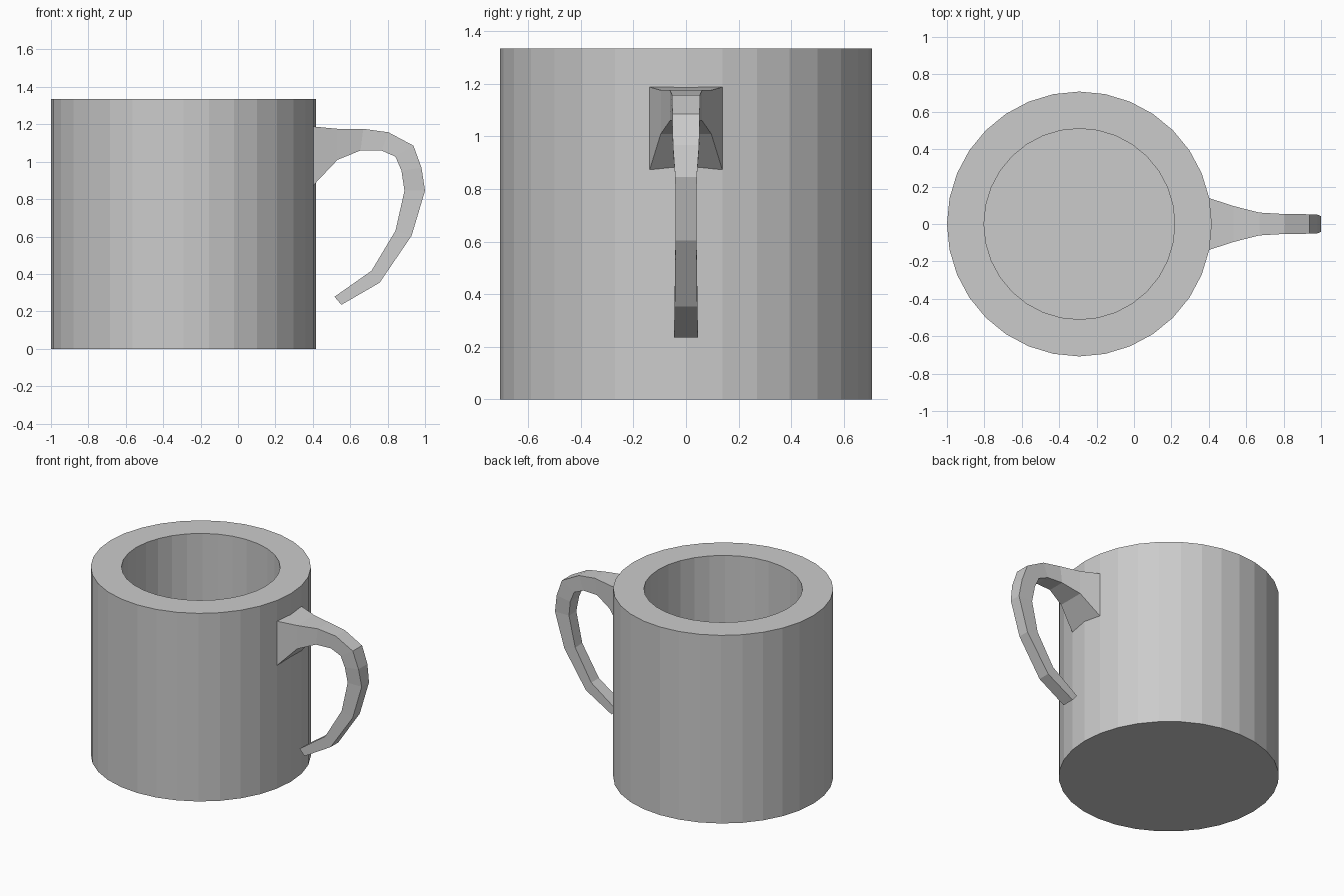
import bpy, bmesh
from math import cos, sin, tau

if "Cube" in bpy.data.objects:
    bpy.data.objects.remove(bpy.data.objects["Cube"])

CX, R_OUT, R_IN, HEIGHT, FLOOR, SIDES = -0.292, 0.708, 0.51, 1.335, 0.2, 32


def loft(name, rings):
    """Bridge equal-sized vertex rings and cap both ends."""
    bm = bmesh.new()
    loops = [[bm.verts.new(p) for p in ring] for ring in rings]
    n = len(loops[0])
    for a, b in zip(loops, loops[1:]):
        for i in range(n):
            j = (i + 1) % n
            bm.faces.new((a[i], a[j], b[j], b[i]))
    bm.faces.new(loops[0][::-1])
    bm.faces.new(loops[-1])
    bmesh.ops.recalc_face_normals(bm, faces=bm.faces)
    mesh = bpy.data.meshes.new(name)
    bm.to_mesh(mesh)
    bm.free()
    obj = bpy.data.objects.new(name, mesh)
    bpy.context.collection.objects.link(obj)
    return obj


def circle(r, z):
    return [(CX + r * cos(tau * i / SIDES), r * sin(tau * i / SIDES), z)
            for i in range(SIDES)]


# Thick-walled cup: outer wall, flat rim, inner wall, floor
loft("cup_body", [circle(r, z) for r, z in
                  ((R_OUT, 0), (R_OUT, HEIGHT), (R_IN, HEIGHT), (R_IN, FLOOR))])

# Handle sections: outer x, outer z, inner x, inner z, half width
sections = [
    (0.403, 1.188, 0.403, 0.874, 0.138),
    (0.532, 1.176, 0.532, 1.010, 0.096),
    (0.670, 1.176, 0.655, 1.060, 0.061),
    (0.805, 1.157, 0.767, 1.060, 0.053),
    (0.938, 1.086, 0.842, 1.027, 0.052),
    (0.981, 0.968, 0.874, 0.952, 0.050),
    (1.000, 0.845, 0.890, 0.845, 0.041),
    (0.928, 0.604, 0.842, 0.631, 0.040),
    (0.757, 0.353, 0.714, 0.417, 0.043),
    (0.553, 0.235, 0.516, 0.278, 0.045),
]

# Curved handle, flared at the cup and free at its lower end
loft("handle", [[(xo, -w, zo), (xo, w, zo), (xi, w, zi), (xi, -w, zi)]
                for xo, zo, xi, zi, w in sections])
